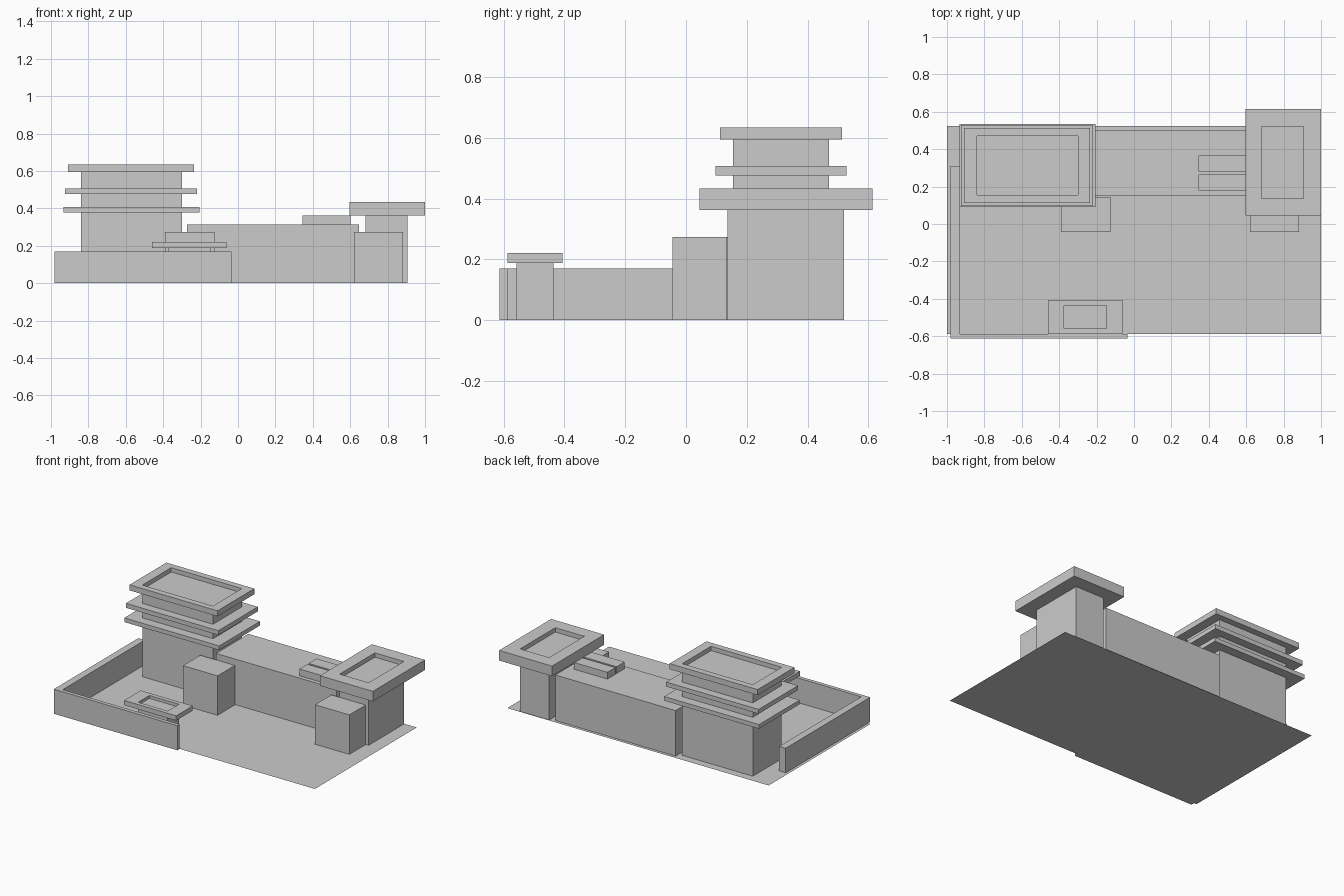
import bpy, bmesh

if "Cube" in bpy.data.objects:
    bpy.data.objects.remove(bpy.data.objects["Cube"])


def loft(name, rings):
    """Skin stacked rectangles (x0, x1, y0, y1, z) and cap both ends."""
    bm = bmesh.new()
    loops = [[bm.verts.new(p) for p in ((x0, y0, z), (x1, y0, z), (x1, y1, z), (x0, y1, z))]
             for x0, x1, y0, y1, z in rings]
    for a, b in zip(loops, loops[1:]):
        for i in range(4):
            j = (i + 1) % 4
            bm.faces.new((a[i], a[j], b[j], b[i]))
    if len(loops) > 1:
        bm.faces.new(loops[0][::-1])
    bm.faces.new(loops[-1])
    me = bpy.data.meshes.new(name)
    bm.to_mesh(me)
    bm.free()
    ob = bpy.data.objects.new(name, me)
    bpy.context.collection.objects.link(ob)
    return ob


def box(name, x0, x1, y0, y1, z0, z1):
    return loft(name, [(x0, x1, y0, y1, z0), (x0, x1, y0, y1, z1)])


def slabbed_block(name, body, slabs, recess):
    """Block with overhanging slabs (x0, x1, y0, y1, z0, z1); the last has a sunken top."""
    rings = [(*body, 0)]
    for *rect, z0, z1 in slabs:
        rings += [(*body, z0), (*rect, z0), (*rect, z1), (*body, z1)]
    rings.append((*body, slabs[-1][5] - recess))
    return loft(name, rings)


# Ground sheet and boundary walls
loft("ground", [(-1, 1, -0.588, 0.525, 0)])
box("left_wall", -0.98, -0.93, -0.613, 0.31, 0, 0.17)
box("front_wall", -0.93, -0.035, -0.613, -0.587, 0, 0.17)

# Tower with three floor slabs
slabbed_block("tower", (-0.84, -0.30, 0.155, 0.47), [
    (-0.933, -0.207, 0.09, 0.535, 0.378, 0.407),
    (-0.925, -0.218, 0.097, 0.528, 0.476, 0.507),
    (-0.908, -0.235, 0.112, 0.514, 0.595, 0.634)], 0.03)

# Stair block with a thick roof
slabbed_block("stair_block", (0.683, 0.905, 0.136, 0.52),
              [(0.595, 1.0, 0.045, 0.614, 0.363, 0.433)], 0.03)

# Gate post with cap
slabbed_block("gate_post", (-0.373, -0.147, -0.558, -0.436),
              [(-0.46, -0.062, -0.587, -0.406, 0.188, 0.221)], 0.02)

# Main hall, roof units and porches
box("main_hall", -0.273, 0.648, 0.15, 0.503, 0, 0.315)
for i, y in enumerate((0.178, 0.279)):
    box(f"roof_unit_{i + 1}", 0.345, 0.602, y, y + 0.087, 0.315, 0.362)
box("left_porch", -0.39, -0.126, -0.044, 0.145, 0, 0.273)
box("right_porch", 0.62, 0.883, -0.044, 0.134, 0, 0.273)
